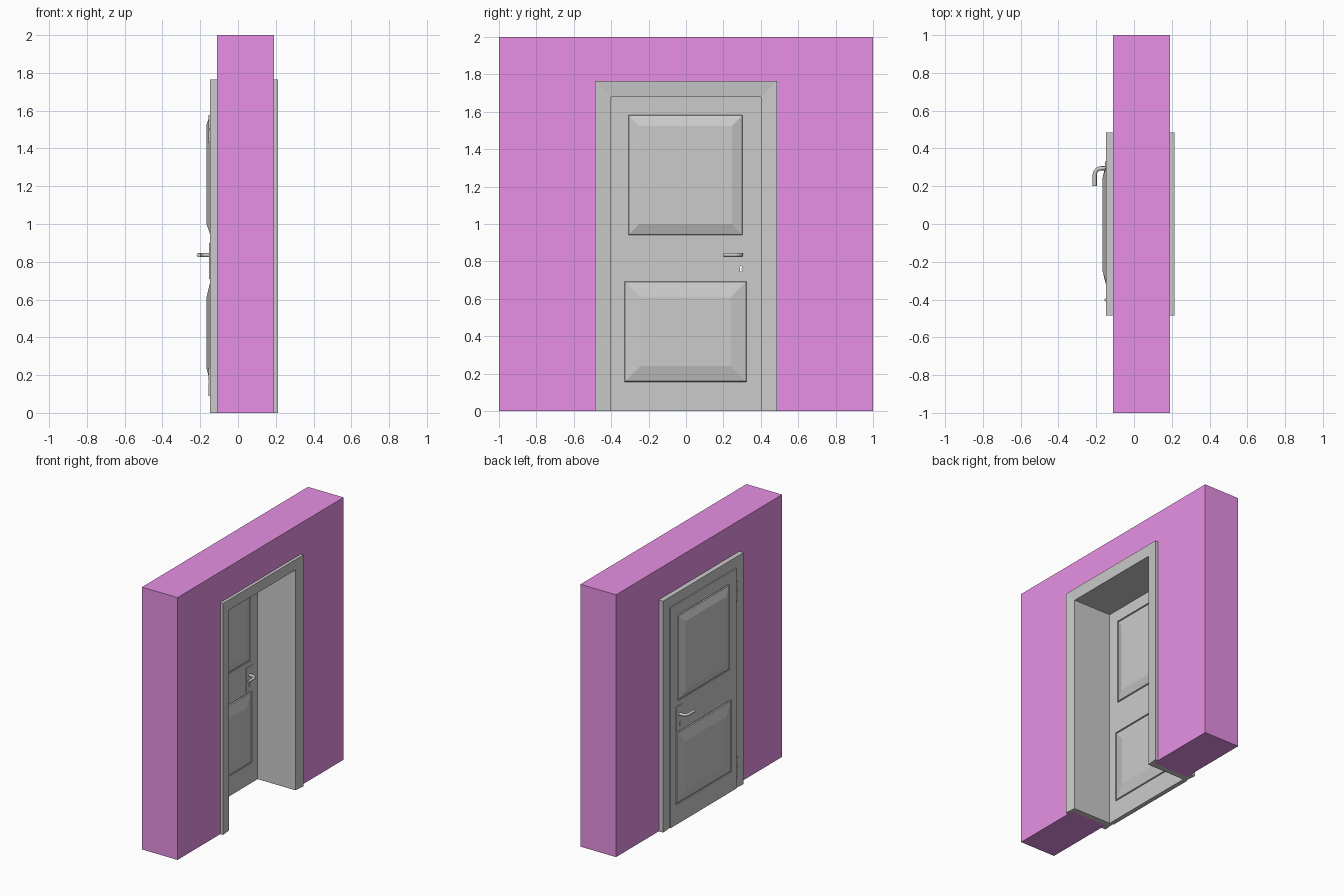
import bpy, bmesh
from math import sin, cos, pi

if "Cube" in bpy.data.objects:
    bpy.data.objects.remove(bpy.data.objects["Cube"])

DOOR_X, HALF_T = -0.131, 0.017      # door centre plane and half thickness
OPEN_Y, OPEN_Z = 0.40, 1.68         # clear opening


def mesh_object(name, verts, faces):
    me = bpy.data.meshes.new(name)
    me.from_pydata(verts, [], faces)
    bm = bmesh.new()
    bm.from_mesh(me)
    bmesh.ops.recalc_face_normals(bm, faces=bm.faces)
    bm.to_mesh(me)
    bm.free()
    ob = bpy.data.objects.new(name, me)
    bpy.context.collection.objects.link(ob)
    return ob


def box(name, x0, x1, y0, y1, z0, z1):
    v = [(x, y, z) for x in (x0, x1) for y in (y0, y1) for z in (z0, z1)]
    f = [(0, 1, 3, 2), (4, 6, 7, 5), (0, 4, 5, 1), (2, 3, 7, 6), (0, 2, 6, 4), (1, 5, 7, 3)]
    return mesh_object(name, v, f)


def skin(name, rings):
    """Join equal closed rings into a capped solid."""
    n = len(rings[0])
    faces = [(r * n + i, r * n + (i + 1) % n, (r + 1) * n + (i + 1) % n, (r + 1) * n + i)
             for r in range(len(rings) - 1) for i in range(n)]
    last = (len(rings) - 1) * n
    faces += [tuple(range(n)), tuple(range(last, last + n))]
    return mesh_object(name, [p for r in rings for p in r], faces)


def cut(ob, cutter):
    m = ob.modifiers.new("cut", 'BOOLEAN')
    m.object, m.operation, m.solver = cutter, 'DIFFERENCE', 'EXACT'
    cutter.hide_render = True
    cutter.display_type = 'WIRE'


# Wall with a doorway cut up from the floor
outline = [(-1, 0), (-1, 2), (1, 2), (1, 0), (0.44, 0), (0.44, 1.72), (-0.44, 1.72), (-0.44, 0)]
wall = skin("wall", [[(x, y, z) for y, z in outline] for x in (-0.11, 0.19)])
mat = bpy.data.materials.new("wall_paint")
mat.diffuse_color = (0.8, 0.28, 0.78, 1)
mat.use_nodes = True
mat.node_tree.nodes["Principled BSDF"].inputs["Base Color"].default_value = mat.diffuse_color
wall.data.materials.append(mat)

# Door frame: lining and mitred casings on both sides, swept round the opening
profile = [(0, -0.140), (0.085, -0.147), (0.085, -0.11), (0.04, -0.11),
           (0.04, 0.19), (0.085, 0.19), (0.085, 0.213), (0, 0.205)]
corners = [(-1, 0), (-1, 1), (1, 1), (1, 0)]
skin("door_frame", [[(x, s * (OPEN_Y + d), t * (OPEN_Z + d)) for d, x in profile]
                    for s, t in corners])

# Door leaf
door = box("door_leaf", DOOR_X - HALF_T, DOOR_X + HALF_T, -OPEN_Y, OPEN_Y, 0, OPEN_Z)


# Raised panels, fielded on both faces, with a narrow groove around them
def panel(name, y0, y1, z0, z1, field):
    cut(door, box(name + "_cutter", DOOR_X - 0.1, DOOR_X + 0.1, y0, y1, z0, z1))
    side = [(0, 0.009), (0.007, 0.009), (0.010, 0.017), (field, 0.036)]
    steps = [(i, -h) for i, h in reversed(side)] + side
    skin(name, [[(DOOR_X + h, y0 + i, z0 + i), (DOOR_X + h, y1 - i, z0 + i),
                 (DOOR_X + h, y1 - i, z1 - i), (DOOR_X + h, y0 + i, z1 - i)]
                for i, h in steps])


panel("upper_panel", -0.315, 0.31, 0.935, 1.59, 0.065)
panel("lower_panel", -0.335, 0.33, 0.15, 0.70, 0.09)

# Keyhole cutter: round top with a flared slot
key = [(0.293 + 0.007 * cos(a), 0.768 + 0.007 * sin(a))
       for a in [(-60 + 30 * k) * pi / 180 for k in range(11)]]
key += [(0.287, 0.747), (0.299, 0.747)]
key_cutter = skin("keyhole_cutter", [[(x, y, z) for y, z in key] for x in (-0.25, 0.0)])
cut(door, key_cutter)

# Lock plates and lever handles, inside and outside
for side, s in (("outer", -1), ("inner", 1)):
    face = DOOR_X + s * HALF_T
    plate = box(side + "_lock_plate", *sorted((face - s * 0.002, face + s * 0.005)),
                0.258, 0.332, 0.71, 0.90)
    cut(plate, key_cutter)

    r = 0.035
    path = [(-0.002, 0.295)] + [(0.025 + r * sin(a), 0.295 - r + r * cos(a))
                                for a in [k * pi / 12 for k in range(7)]] + [(0.060, 0.20)]
    cu = bpy.data.curves.new(side + "_handle", 'CURVE')
    cu.dimensions = '3D'
    cu.bevel_depth, cu.bevel_resolution, cu.use_fill_caps = 0.011, 3, True
    sp = cu.splines.new('POLY')
    sp.points.add(len(path) - 1)
    for p, (d, y) in zip(sp.points, path):
        p.co = (face + s * d, y, 0.835, 1)
    bpy.context.collection.objects.link(bpy.data.objects.new(side + "_handle", cu))

# Hinges: two knuckles each on the outer face
for name, z0 in (("upper_hinge", 1.43), ("lower_hinge", 0.09)):
    for k in range(2):
        bpy.ops.mesh.primitive_cylinder_add(vertices=16, radius=0.007, depth=0.072,
                                            location=(-0.15, -0.402, z0 + 0.036 + k * 0.076))
        bpy.context.object.name = f"{name}_knuckle_{k + 1}"
        bpy.ops.object.shade_smooth_by_angle()
